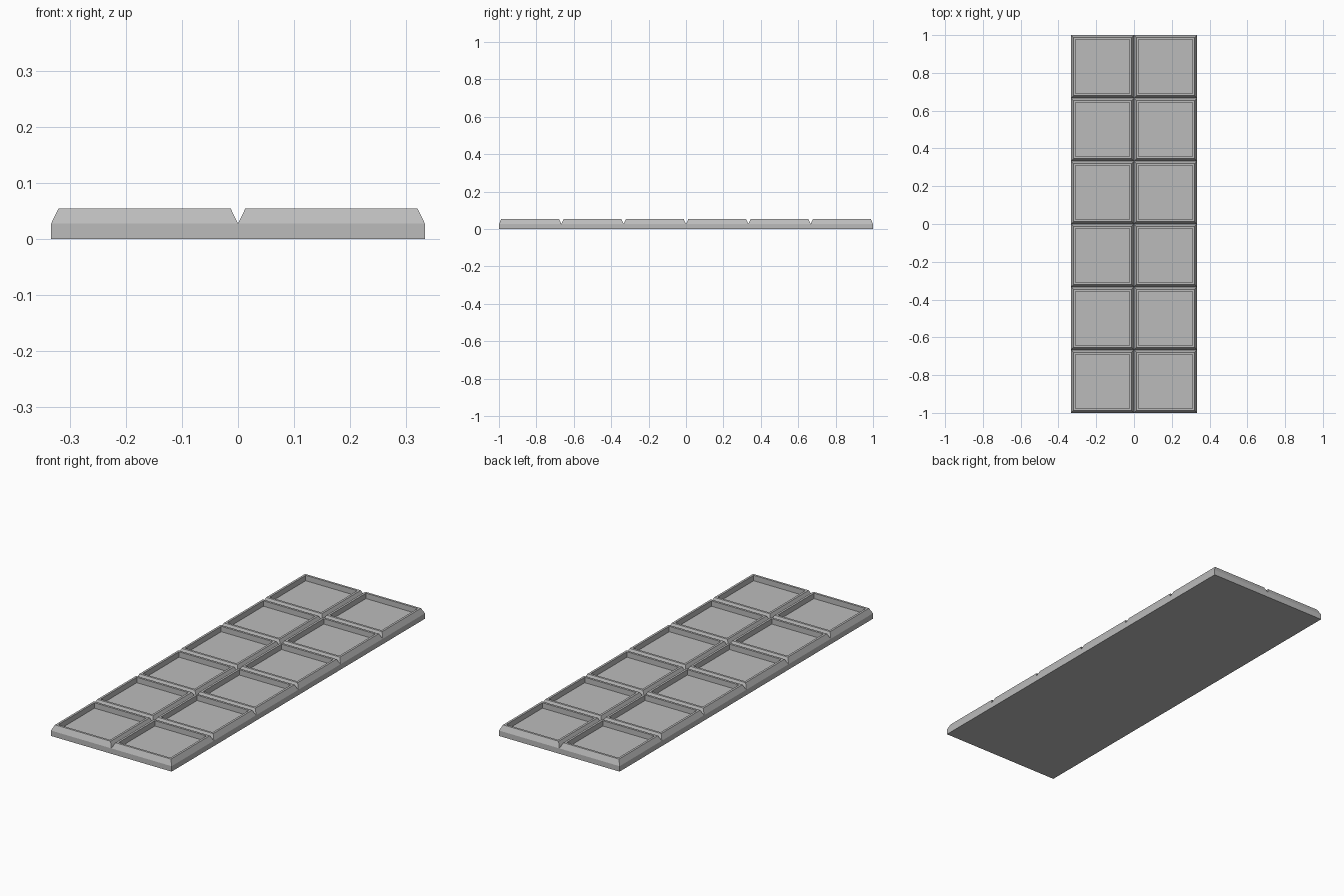
import bpy
import bmesh

cube = bpy.data.objects.get("Cube")
if cube:
    bpy.data.objects.remove(cube, do_unlink=True)

COLS, ROWS = 2, 6
SIZE = 1 / 3          # side of one square
TOP = 0.054           # height of the rims
GROOVE = 0.027        # height of the groove bottoms
BEVEL = 0.013         # width of the sloped edge
RIM = 0.024           # distance from square edge to recess
FLOOR = 0.027         # height of the recess floor

grey = bpy.data.materials.new("grey")
grey.use_nodes = True
grey.diffuse_color = (0.5, 0.5, 0.5, 1)
grey.node_tree.nodes["Principled BSDF"].inputs["Base Color"].default_value = (0.5, 0.5, 0.5, 1)


def add_square(bm, cx, cy):
    """Stack square rings: side, bevel, rim, recess wall; cap floor and base."""
    rings = []
    for inset, z in ((0, 0), (0, GROOVE), (BEVEL, TOP), (RIM, TOP), (RIM, FLOOR)):
        h = SIZE / 2 - inset
        rings.append([bm.verts.new((cx + sx * h, cy + sy * h, z))
                      for sx, sy in ((-1, -1), (1, -1), (1, 1), (-1, 1))])
    for a, b in zip(rings, rings[1:]):
        for i in range(4):
            j = (i + 1) % 4
            bm.faces.new((a[i], a[j], b[j], b[i]))
    bm.faces.new(rings[-1])
    bm.faces.new(rings[0][::-1])


# Grid of squares joined into one slab
bm = bmesh.new()
for c in range(COLS):
    for r in range(ROWS):
        add_square(bm, (c - (COLS - 1) / 2) * SIZE, (r - (ROWS - 1) / 2) * SIZE)

# Weld neighbours, drop the hidden walls between them, flatten the base
bmesh.ops.remove_doubles(bm, verts=bm.verts, dist=0.0005)
bm.normal_update()
inner = [f for f in bm.faces
         if abs(f.normal.z) < 0.1 and f.calc_center_median().z < GROOVE * 0.6
         and abs(f.calc_center_median().x) < COLS * SIZE / 2 - 0.01
         and abs(f.calc_center_median().y) < ROWS * SIZE / 2 - 0.01]
bmesh.ops.delete(bm, geom=inner, context='FACES')
bmesh.ops.dissolve_limit(bm, angle_limit=0.01, verts=bm.verts, edges=bm.edges)
bmesh.ops.recalc_face_normals(bm, faces=bm.faces)

mesh = bpy.data.meshes.new("segmented_slab")
bm.to_mesh(mesh)
bm.free()
mesh.materials.append(grey)
slab = bpy.data.objects.new("segmented_slab", mesh)
bpy.context.collection.objects.link(slab)
